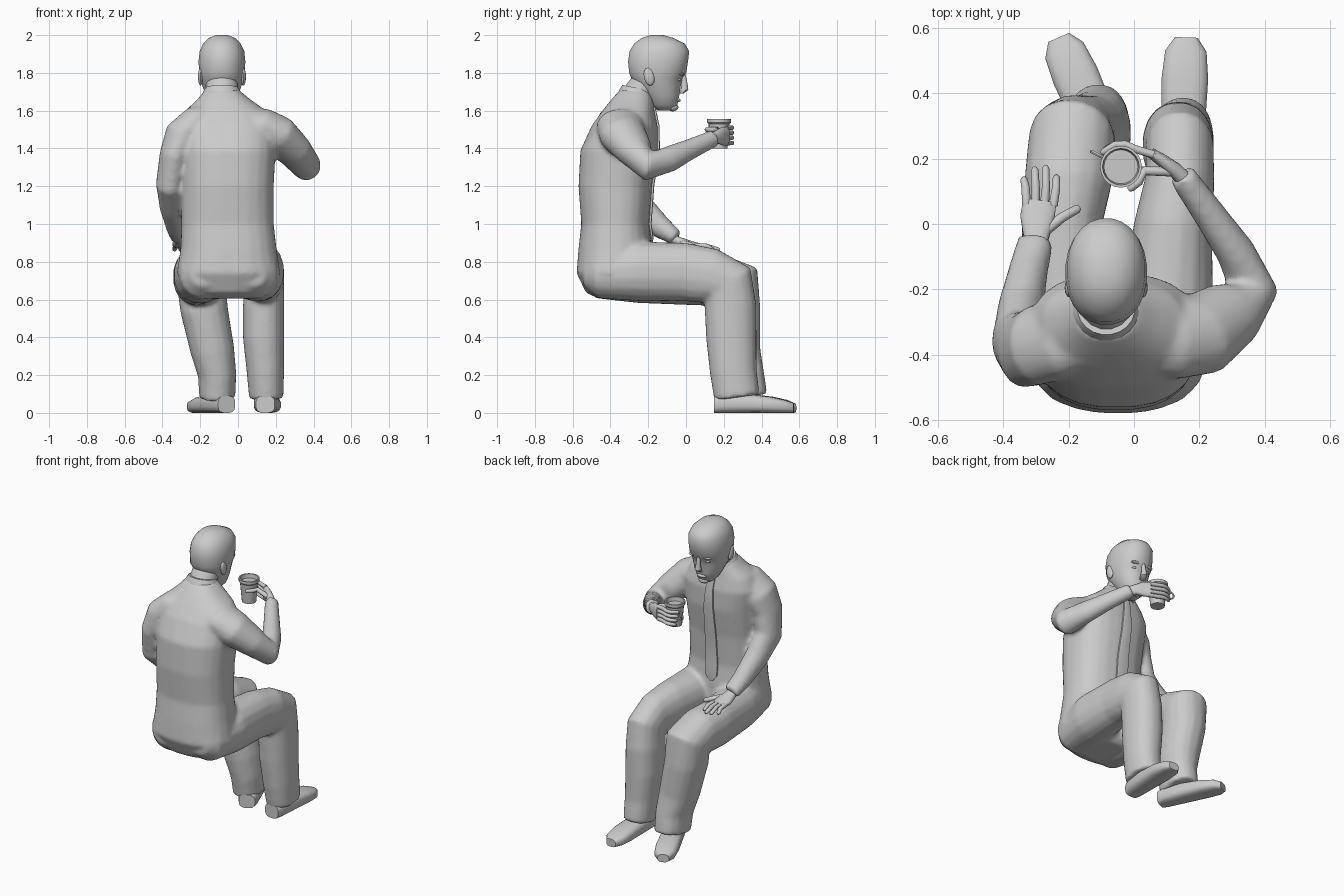
import bpy, bmesh, math
from mathutils import Vector, Matrix

default_cube = bpy.data.objects.get("Cube")
if default_cube:
    bpy.data.objects.remove(default_cube, do_unlink=True)

# One plain grey for the whole figure
GREY = (0.6, 0.6, 0.6, 1)
grey = bpy.data.materials.new("plain_grey")
grey.use_nodes = True
grey.diffuse_color = GREY
grey.node_tree.nodes["Principled BSDF"].inputs["Base Color"].default_value = GREY

X_AXIS, Y_AXIS, Z_AXIS = Vector((1, 0, 0)), Vector((0, 1, 0)), Vector((0, 0, 1))
CENTRE = -.085


def finish(name, bm, angle=50):
    """Turn a bmesh into a smooth shaded grey object."""
    bmesh.ops.recalc_face_normals(bm, faces=bm.faces)
    mesh = bpy.data.meshes.new(name)
    bm.to_mesh(mesh)
    bm.free()
    obj = bpy.data.objects.new(name, mesh)
    bpy.context.collection.objects.link(obj)
    mesh.materials.append(grey)
    bpy.ops.object.select_all(action='DESELECT')
    bpy.context.view_layer.objects.active = obj
    obj.select_set(True)
    bpy.ops.object.shade_smooth_by_angle(angle=math.radians(angle))
    return obj


def loft(name, rings, ref=X_AXIS, axis=None, sides=16, power=2.0, angle=50):
    """Skin superellipse rings (x, y, z, radius along ref, radius across)."""
    bm = bmesh.new()
    centres = [Vector(ring[:3]) for ring in rings]
    loops = []
    for i, ring in enumerate(rings):
        before, after = centres[max(i - 1, 0)], centres[min(i + 1, len(rings) - 1)]
        along = (axis or after - before).normalized()
        u = (ref - along * ref.dot(along)).normalized()
        v = along.cross(u)
        loop = []
        for k in range(sides):
            turn = math.tau * (k + .5) / sides
            c, s = math.cos(turn), math.sin(turn)
            c = math.copysign(abs(c) ** (2 / power), c)
            s = math.copysign(abs(s) ** (2 / power), s)
            loop.append(bm.verts.new(centres[i] + u * c * ring[3] + v * s * ring[4]))
        loops.append(loop)
    for low, high in zip(loops, loops[1:]):
        for k in range(sides):
            n = (k + 1) % sides
            bm.faces.new((low[k], low[n], high[n], high[k]))
    bm.faces.new(loops[0])
    bm.faces.new(loops[-1])
    return finish(name, bm, angle)


def ellipsoid(name, centre, radii, tilt=0):
    bm = bmesh.new()
    place = (Matrix.Translation(centre) @ Matrix.Rotation(tilt, 4, 'X')
             @ Matrix.Diagonal((*radii, 1)))
    bmesh.ops.create_uvsphere(bm, u_segments=12, v_segments=8, radius=1, matrix=place)
    return finish(name, bm)


def finger(name, points, radius):
    """A thin tapering tube with a rounded tip."""
    last = len(points) - 1
    rings = [(*p, radius * (1 - .2 * i / last), radius * (1 - .2 * i / last))
             for i, p in enumerate(points)]
    end, prev = Vector(points[-1]), Vector(points[-2])
    tip = end + (end - prev).normalized() * radius * .6
    rings.append((*tip, radius * .4, radius * .4))
    loft(name, rings, ref=Z_AXIS, sides=8)


# Torso, from seat to neck base
torso = loft("clothed_body", [
    (-.05, -.34, .605, .13, .12), (-.05, -.36, .635, .22, .17),
    (-.05, -.38, .74, .275, .2), (-.05, -.375, .87, .255, .195),
    (-.055, -.375, 1, .245, .18), (-.055, -.375, 1.2, .245, .195),
    (-.055, -.355, 1.39, .255, .205), (-.06, -.325, 1.52, .26, .175),
    (-.065, -.305, 1.6, .215, .138), (-.075, -.285, 1.66, .14, .11),
    (CENTRE, -.27, 1.71, .09, .08)], axis=Z_AXIS, sides=24, power=2.4)

# Legs, hip to trouser hem
right_leg = loft("right_leg", [
    (.075, -.54, .74, .07, .07), (.075, -.47, .735, .13, .13),
    (.1, -.25, .75, .145, .16), (.12, 0, .745, .12, .155),
    (.14, .13, .725, .107, .148), (.14, .22, .685, .105, .148),
    (.135, .235, .57, .11, .138), (.135, .24, .4, .11, .135),
    (.145, .25, .22, .1, .125), (.15, .27, .08, .092, .122)], power=2.2)
left_leg = loft("left_leg", [
    (-.175, -.54, .74, .07, .07), (-.175, -.47, .735, .13, .13),
    (-.2, -.25, .73, .14, .15), (-.22, 0, .72, .125, .15),
    (-.2, .14, .71, .135, .145), (-.19, .25, .68, .133, .155),
    (-.18, .25, .55, .127, .145), (-.135, .26, .33, .117, .135),
    (-.11, .28, .2, .102, .135), (-.11, .3, .08, .097, .133)], power=2.2)

# Arms, shoulder to cuff
right_arm = loft("right_arm", [
    (.03, -.34, 1.53, .08, .12), (.13, -.345, 1.515, .1, .13),
    (.21, -.335, 1.47, .108, .128), (.3, -.27, 1.385, .09, .105),
    (.365, -.2, 1.305, .08, .078), (.31, -.085, 1.345, .07, .06),
    (.23, .03, 1.4, .055, .05), (.145, .15, 1.455, .046, .042)], ref=Z_AXIS)
left_arm = loft("left_arm", [
    (-.14, -.33, 1.55, .08, .11), (-.22, -.345, 1.525, .095, .13),
    (-.295, -.37, 1.46, .1, .125), (-.337, -.385, 1.36, .08, .115),
    (-.36, -.36, 1.21, .075, .105), (-.345, -.25, 1.09, .07, .08),
    (-.32, -.13, .98, .06, .06), (-.3, -.05, .925, .056, .042)])

# Blend the clothed parts into one continuous surface
for part in (right_leg, left_leg, right_arm, left_arm, torso):
    part.select_set(True)
bpy.context.view_layer.objects.active = torso
bpy.ops.object.join()
blend = torso.modifiers.new("blend", 'REMESH')
blend.mode = 'VOXEL'
blend.voxel_size = .013
blend.use_smooth_shade = True
soften = torso.modifiers.new("soften", 'SMOOTH')
soften.factor = .5
soften.iterations = 6


# Shoes, heel to toe with flat soles
def shoe(name, heel, toe):
    heel, toe = Vector(heel), Vector(toe)
    rings = []
    for t, width, half in ((0, .05, .045), (.1, .062, .05), (.4, .068, .05),
                           (.7, .072, .043), (.9, .064, .034), (1, .035, .026)):
        p = heel.lerp(toe, t)
        rings.append((p.x, p.y, half, width, half))
    loft(name, rings, axis=toe - heel, power=3, angle=40)


shoe("right_shoe", (.145, .15, 0), (.16, .57, 0))
shoe("left_shoe", (-.06, .18, 0), (-.23, .57, 0))

# Neck, shirt collar and tie
loft("neck", [(CENTRE, -.29, 1.6, .09, .09), (CENTRE, -.255, 1.69, .085, .08),
              (CENTRE, -.2, 1.76, .085, .08)])
loft("collar", [(CENTRE, -.27, 1.63, .125, .11), (CENTRE, -.262, 1.7, .1, .092),
                (CENTRE, -.258, 1.72, .088, .082)], sides=20)
loft("tie", [(-.06, -.18, .89, .012, .004), (-.06, -.18, .93, .045, .008),
             (-.06, -.19, 1, .045, .008), (-.06, -.176, 1.2, .042, .008),
             (-.065, -.146, 1.4, .036, .008), (-.07, -.148, 1.52, .028, .008),
             (-.08, -.165, 1.6, .022, .008), (CENTRE, -.172, 1.63, .03, .012)],
     axis=Z_AXIS, sides=8, power=4)

# Head: height, back, front, half width
profile = [
    (1.6, -.15, -.075, .03), (1.63, -.19, -.045, .062), (1.68, -.22, -.035, .086),
    (1.73, -.265, -.027, .104), (1.775, -.292, -.018, .116), (1.8, -.302, .002, .121),
    (1.86, -.308, .012, .125), (1.915, -.3, .018, .119), (1.955, -.275, -.005, .1),
    (1.985, -.235, -.065, .07), (2, -.19, -.12, .03)]
loft("head", [(CENTRE, (back + front) / 2, z, half, (front - back) / 2)
              for z, back, front, half in profile],
     axis=Z_AXIS, sides=24, power=2.15)

# Face details
loft("nose", [(CENTRE, -.014, 1.795, .011, .012), (CENTRE, -.008, 1.74, .015, .018),
              (CENTRE, -.008, 1.71, .022, .022), (CENTRE, -.025, 1.692, .018, .014)],
     axis=Z_AXIS, sides=8)
ellipsoid("lips", (CENTRE, -.046, 1.655), (.034, .018, .011))
ellipsoid("chin", (CENTRE, -.07, 1.618), (.035, .03, .022))
for side, sign in (("right", 1), ("left", -1)):
    ellipsoid(side + "_ear", (CENTRE + sign * .113, -.195, 1.78), (.014, .028, .048), .2)
    ellipsoid(side + "_eye", (CENTRE + sign * .045, -.042, 1.764), (.022, .016, .009))
    ellipsoid(side + "_brow", (CENTRE + sign * .046, -.026, 1.793), (.036, .018, .009))

# Left hand resting flat on the thigh
loft("left_palm", [(-.3, -.08, .925, .03, .025), (-.298, -.03, .905, .042, .024),
                   (-.295, .02, .893, .054, .02), (-.288, .07, .883, .052, .015)],
     sides=12, power=2.5)
for i, reach in enumerate((.135, .165, .17, .14)):
    base = -.328 + i * .027
    finger("left_finger", [(base, .055, .885), (base - .003 + i * .004, .11, .883),
                           (base - .008 + i * .006, reach, .865)], .015)
finger("left_thumb", [(-.27, -.02, .9), (-.22, .02, .89), (-.175, .045, .875)], .018)

# Cup: lathe with a rim, thickness and a ring handle
cup = Vector((-.04, .175, 1.4))
bm = bmesh.new()
steps = 20
outline = [(0, 0), (.044, 0), (.056, .13), (.064, .138), (.064, .157),
           (.056, .157), (.052, .13), (0, .13)]
wall = [bm.verts.new((r, 0, z)) for r, z in outline]
edges = [bm.edges.new(pair) for pair in zip(wall, wall[1:])]
bmesh.ops.spin(bm, geom=wall + edges, axis=Z_AXIS, cent=(0, 0, 0),
               angle=math.tau, steps=steps, use_duplicate=False)
bmesh.ops.remove_doubles(bm, verts=bm.verts, dist=.0005)
bmesh.ops.translate(bm, verts=bm.verts, vec=cup)
finish("cup", bm, 35)
bpy.ops.mesh.primitive_torus_add(
    major_segments=16, minor_segments=6, major_radius=.024, minor_radius=.006,
    location=cup + Vector((-.068, .035, .085)),
    rotation=(math.pi / 2, 0, math.radians(-27)))
handle = bpy.context.object
handle.name = "cup_handle"
handle.data.materials.append(grey)
bpy.ops.object.shade_smooth_by_angle(angle=math.radians(50))

# Right hand wrapped around the cup
loft("right_palm", [(.165, .125, 1.445, .03, .025), (.125, .165, 1.46, .034, .024),
                    (.085, .195, 1.465, .05, .02), (.05, .218, 1.465, .05, .016)],
     ref=Z_AXIS, sides=12, power=2.5)


def around_cup(degrees, radius, z):
    a = math.radians(degrees)
    return (cup.x + radius * math.cos(a), cup.y + radius * math.sin(a), z)


for i in range(4):
    z = cup.z + .025 + i * .027
    bend = [around_cup(d, .07, z + .004) for d in (50, 80, 105, 125 + 5 * i)]
    finger("right_finger", [(.06, .212, z)] + bend, .0135)
finger("right_thumb", [(.11, .16, 1.475)]
       + [around_cup(d, .072, 1.5) for d in (-10, -40, -65)], .016)
